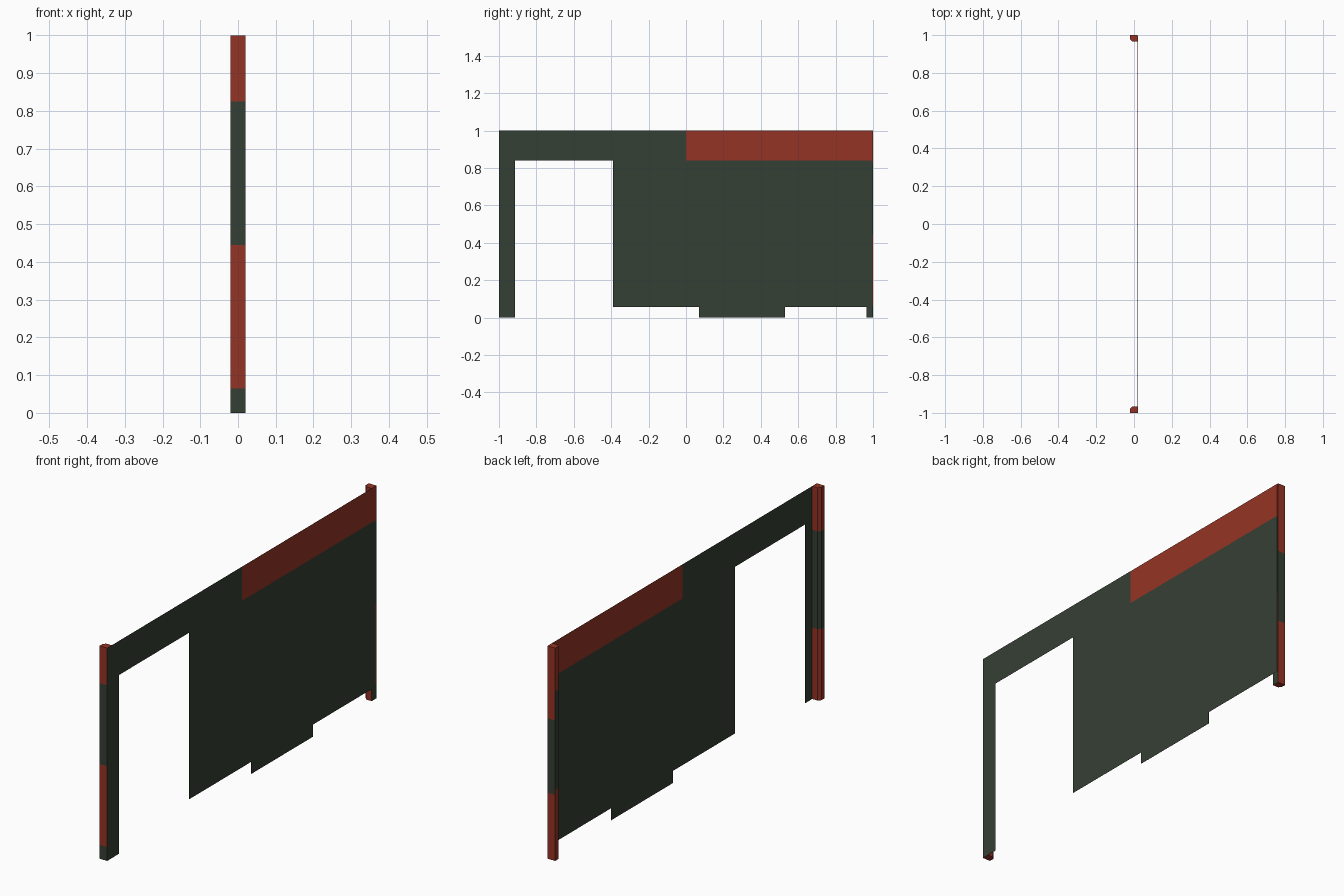
import bpy
import bmesh

if "Cube" in bpy.data.objects:
    bpy.data.objects.remove(bpy.data.objects["Cube"])


def material(name, rgb):
    m = bpy.data.materials.new(name)
    m.diffuse_color = (*rgb, 1.0)
    m.use_nodes = True
    m.node_tree.nodes["Principled BSDF"].inputs["Base Color"].default_value = m.diffuse_color
    return m


GREEN, RED = 0, 1
MATS = [material("dark_green", (0.036, 0.050, 0.034)),
        material("rust_red", (0.300, 0.034, 0.018))]


def finish(name, bm):
    bmesh.ops.recalc_face_normals(bm, faces=bm.faces[:])
    mesh = bpy.data.meshes.new(name)
    bm.to_mesh(mesh)
    bm.free()
    for m in MATS:
        mesh.materials.append(m)
    obj = bpy.data.objects.new(name, mesh)
    bpy.context.collection.objects.link(obj)
    return obj


# Wall panel: grid of cells leaving the doorway and the floor gaps open
def build_panel():
    ys = [-1.0, -0.914, -0.39, 0.0, 0.07, 0.53, 0.994]
    zs = [0.0, 0.057, 0.84, 1.0]
    x_back, x_front = 0.0194, 0.02
    bm = bmesh.new()
    grid = {(i, j): bm.verts.new((x_back, y, z))
            for i, y in enumerate(ys) for j, z in enumerate(zs)}
    filled = {0: (0, 4), 1: (0, 2, 3, 4, 5), 2: range(6)}
    for j, columns in filled.items():
        for i in columns:
            f = bm.faces.new([grid[i, j], grid[i + 1, j],
                              grid[i + 1, j + 1], grid[i, j + 1]])
            # Red upper band on the rear half
            f.material_index = RED if j == 2 and i >= 3 else GREEN
    for v in [v for v in bm.verts if not v.link_faces]:
        bm.verts.remove(v)
    # Give the sheet its thickness
    ext = bmesh.ops.extrude_face_region(bm, geom=bm.faces[:],
                                        use_keep_orig=True)
    moved = [v for v in ext["geom"] if isinstance(v, bmesh.types.BMVert)]
    bmesh.ops.translate(bm, verts=moved, vec=(x_front - x_back, 0, 0))
    return finish("wall_panel", bm)


# Colour bands on the posts, chosen by the direction a side faces
def post_colour(side, end, z):
    if side == "inner":
        return GREEN if 0.335 < z < 0.795 else RED
    if side == "end" and end > 0:
        return GREEN if 0.31 < z < 0.66 else RED
    return RED if 0.065 < z < 0.445 or z > 0.825 else GREEN


# Corner post with one chamfered inner corner
def build_post(name, end):
    profile = [(0.0193, 1.0), (-0.02, 1.0), (-0.02, 0.977),
               (-0.009, 0.965), (0.0193, 0.965)]
    sides = ["end", "inner", "inner", "inner", "outer"]
    levels = [0, 0.065, 0.31, 0.335, 0.445, 0.66, 0.795, 0.825, 1.0]
    bm = bmesh.new()
    rings = [[bm.verts.new((x, y * end, z)) for x, y in profile]
             for z in levels]
    n = len(profile)
    for k in range(len(levels) - 1):
        mid = (levels[k] + levels[k + 1]) / 2
        for i in range(n):
            j = (i + 1) % n
            f = bm.faces.new([rings[k][i], rings[k][j],
                              rings[k + 1][j], rings[k + 1][i]])
            f.material_index = post_colour(sides[i], end, mid)
    for ring in (rings[0], rings[-1]):
        bm.faces.new(ring).material_index = RED
    return finish(name, bm)


build_panel()
build_post("front_post", -1)
build_post("back_post", 1)
